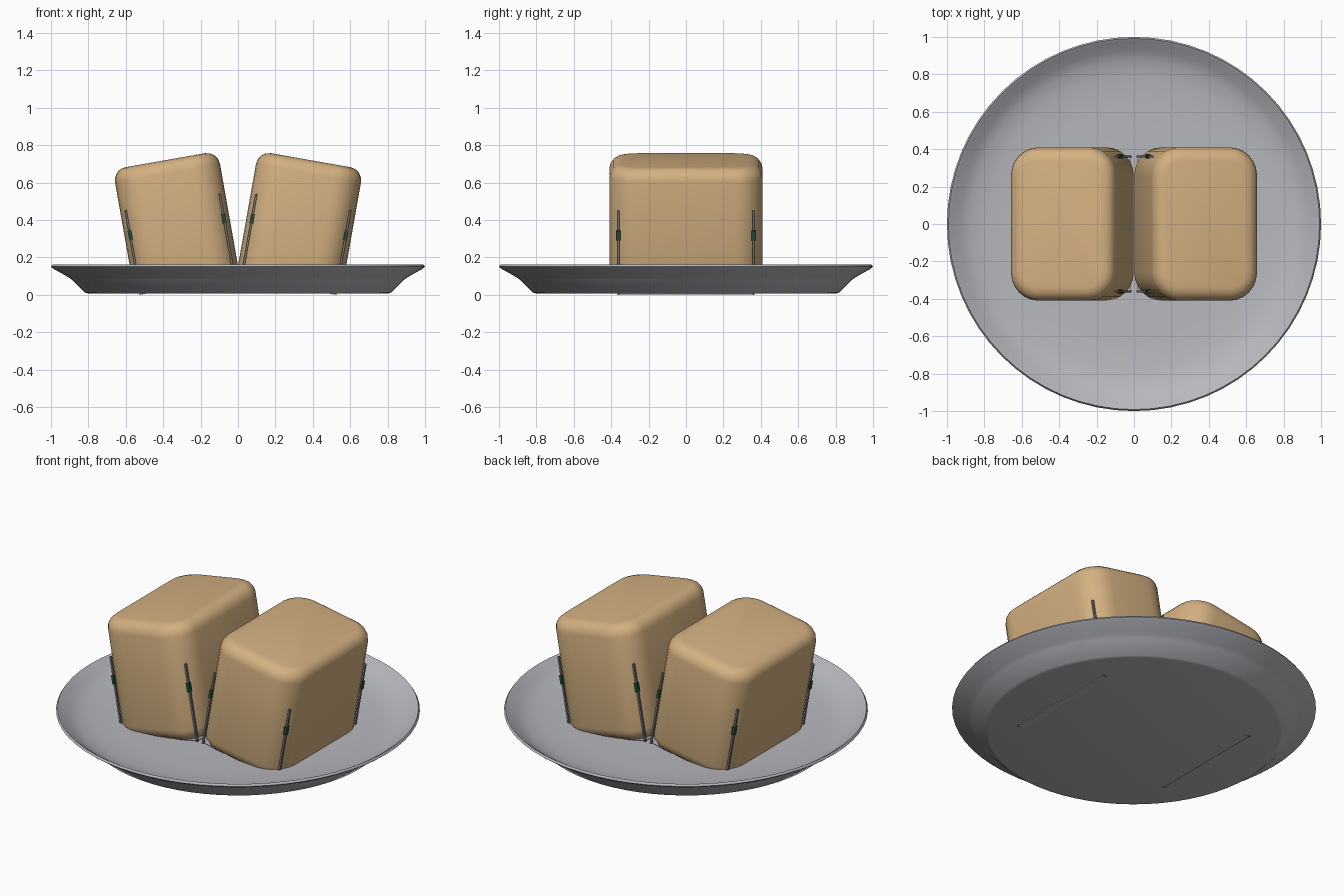
import bpy, bmesh, math
from mathutils import Matrix, Vector

if "Cube" in bpy.data.objects:
    bpy.data.objects.remove(bpy.data.objects["Cube"])

TILT = math.radians(10)


def material(name, rgb):
    m = bpy.data.materials.new(name)
    m.diffuse_color = (*rgb, 1)
    m.use_nodes = True
    m.node_tree.nodes["Principled BSDF"].inputs["Base Color"].default_value = m.diffuse_color
    return m


TAN = material("toasted_tan", (0.66, 0.44, 0.22))
GREY = material("plate_grey", (0.47, 0.48, 0.51))
WIRE = material("wire_grey", (0.19, 0.20, 0.20))
GREEN = material("dark_green", (0.015, 0.07, 0.04))


def finish(name, bm, mat, matrix=Matrix(), angle=None):
    bmesh.ops.recalc_face_normals(bm, faces=bm.faces)
    me = bpy.data.meshes.new(name)
    bm.to_mesh(me)
    bm.free()
    me.materials.append(mat)
    ob = bpy.data.objects.new(name, me)
    bpy.context.collection.objects.link(ob)
    ob.matrix_world = matrix
    if angle:
        bpy.ops.object.select_all(action='DESELECT')
        ob.select_set(True)
        bpy.context.view_layer.objects.active = ob
        bpy.ops.object.shade_smooth_by_angle(angle=math.radians(angle))
    return ob


def add_box(bm, size, center):
    mat = Matrix.Translation(Vector(center)) @ Matrix.Diagonal((*size, 1))
    bmesh.ops.create_cube(bm, size=1, matrix=mat)


# plate: closed profile spun around the vertical axis
profile = [(0, 0.007), (0.80, 0.007), (0.82, 0.012), (0.89, 0.082), (0.91, 0.096),
           (0.985, 0.138), (1.0, 0.150), (0.992, 0.162), (0.975, 0.152),
           (0.93, 0.115), (0.87, 0.088), (0.78, 0.072), (0.62, 0.065), (0, 0.062)]
bm = bmesh.new()
verts = [bm.verts.new((r, 0, z)) for r, z in profile]
edges = [bm.edges.new(pair) for pair in zip(verts, verts[1:])]
bmesh.ops.spin(bm, geom=verts + edges, cent=(0, 0, 0), axis=(0, 0, 1),
               angle=2 * math.pi, steps=64, use_duplicate=False)
bmesh.ops.remove_doubles(bm, verts=bm.verts, dist=0.0005)
finish("plate", bm, GREY, angle=50)


def rounded_block():
    w, d, h = 0.57, 0.82, 0.685
    bm = bmesh.new()
    add_box(bm, (w, d, h), (0, 0, h / 2))
    upright = [e for e in bm.edges if abs(e.verts[0].co.z - e.verts[1].co.z) > 0.1]
    bmesh.ops.bevel(bm, geom=upright, offset=0.15, segments=6, profile=0.5, affect='EDGES')
    rims = [e for e in bm.edges if abs(e.verts[0].co.z - e.verts[1].co.z) < 0.01]
    bmesh.ops.bevel(bm, geom=rims, offset=0.07, segments=4, profile=0.5, affect='EDGES')
    return bm


# two blocks leaning outward, each on a thin sheet with four corner wires
for side, label in ((-1, "left"), (1, "right")):
    place = Matrix.Translation((side * 0.27, 0, 0.045)) @ Matrix.Rotation(side * TILT, 4, 'Y')
    finish(label + "_block", rounded_block(), TAN, place, 40)

    bm = bmesh.new()
    add_box(bm, (0.51, 0.72, 0.005), (0, 0, 0.0025))
    finish(label + "_base_sheet", bm, GREY, place)

    wires, clips = bmesh.new(), bmesh.new()
    for x in (-0.255, 0.255):
        for y in (-0.362, 0.362):
            add_box(wires, (0.011, 0.011, 0.457), (x, y, 0.2285))
            add_box(clips, (0.019, 0.022, 0.052), (x, y, 0.322))
    finish(label + "_corner_wires", wires, WIRE, place)
    finish(label + "_wire_clips", clips, GREEN, place)
